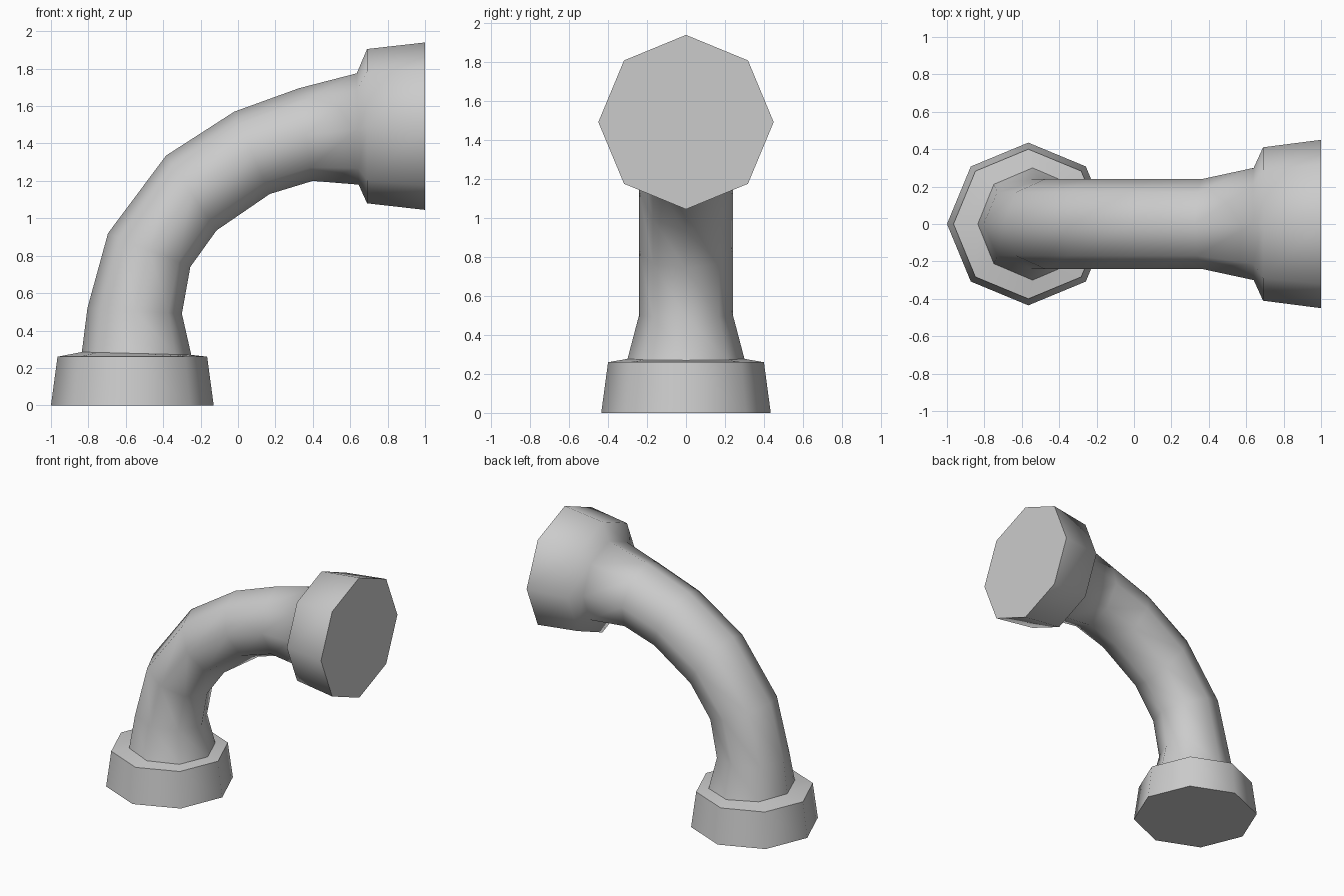
import bpy, bmesh, math
from mathutils import Vector

cube = bpy.data.objects.get("Cube")
if cube:
    bpy.data.objects.remove(cube, do_unlink=True)

grey = bpy.data.materials.new("pipe grey")
grey.use_nodes = True
colour = (0.6, 0.6, 0.6, 1)
grey.diffuse_color = colour
grey.node_tree.nodes["Principled BSDF"].inputs["Base Color"].default_value = colour

SIDES = 8

# Cross-sections: outer bend point (x, z), inner bend point (x, z), half width in y
sections = [
    ((-1.0, 0), (-0.13, 0), 0.435),            # lower collar
    ((-0.965, 0.26), (-0.165, 0.26), 0.40),
    ((-0.835, 0.285), (-0.25, 0.27), 0.30),    # bent tube
    ((-0.805, 0.52), (-0.30, 0.49), 0.24),
    ((-0.695, 0.92), (-0.255, 0.74), 0.24),
    ((-0.385, 1.335), (-0.115, 0.935), 0.24),
    ((-0.02, 1.57), (0.17, 1.13), 0.24),
    ((0.325, 1.695), (0.40, 1.20), 0.24),
    ((0.635, 1.775), (0.645, 1.18), 0.30),
    ((0.69, 1.905), (0.69, 1.08), 0.41),       # upper collar
    ((1.0, 1.94), (1.0, 1.045), 0.45),
]


def add_ring(bm, outer, inner, half_width):
    a = Vector((outer[0], 0, outer[1]))
    b = Vector((inner[0], 0, inner[1]))
    mid, arm = (a + b) / 2, (a - b) / 2
    side = Vector((0, half_width, 0))
    angles = [math.tau * i / SIDES for i in range(SIDES)]
    return [bm.verts.new(mid + arm * math.cos(t) + side * math.sin(t)) for t in angles]


# Loft the octagonal pipe and cap both ends
bm = bmesh.new()
rings = [add_ring(bm, *s) for s in sections]
for low, high in zip(rings, rings[1:]):
    for i in range(SIDES):
        j = (i + 1) % SIDES
        bm.faces.new((low[i], low[j], high[j], high[i]))
bm.faces.new(rings[0])
bm.faces.new(rings[-1])
bmesh.ops.recalc_face_normals(bm, faces=bm.faces[:])

mesh = bpy.data.meshes.new("elbow_pipe")
bm.to_mesh(mesh)
bm.free()
mesh.materials.append(grey)
pipe = bpy.data.objects.new("elbow_pipe", mesh)
bpy.context.collection.objects.link(pipe)

# Smooth sides, crisp rims
bpy.ops.object.select_all(action="DESELECT")
pipe.select_set(True)
bpy.context.view_layer.objects.active = pipe
bpy.ops.object.shade_smooth_by_angle(angle=math.radians(62))
